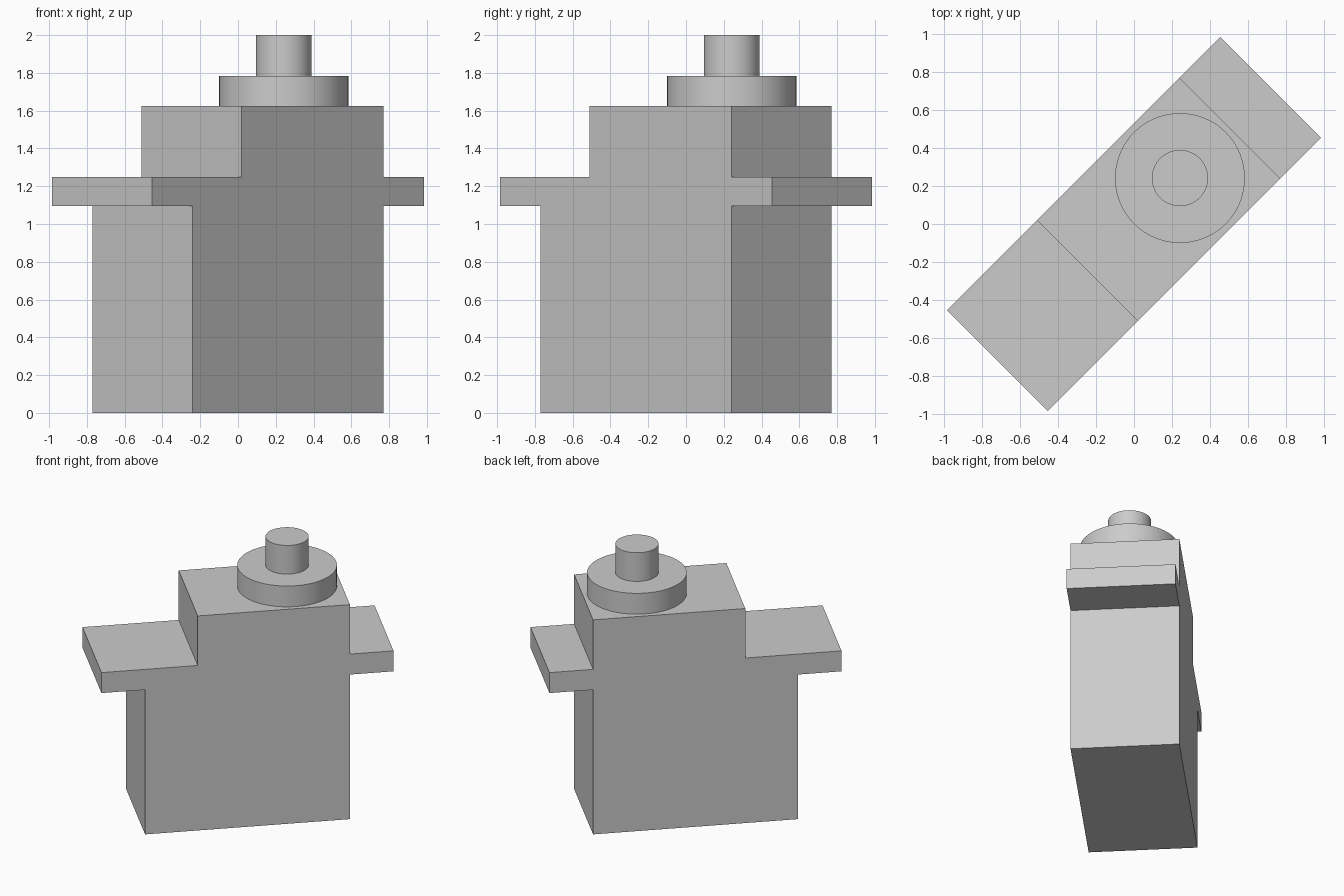
import bpy
import bmesh
from math import pi, radians, sqrt
from mathutils import Matrix

cube = bpy.data.objects.get("Cube")
if cube:
    bpy.data.objects.remove(cube, do_unlink=True)

TURN = Matrix.Rotation(pi / 4, 4, "Z")  # the whole model stands diagonally

grey = bpy.data.materials.new("plain grey")
grey.use_nodes = True
grey.diffuse_color = (0.6, 0.6, 0.6, 1)
grey.node_tree.nodes["Principled BSDF"].inputs["Base Color"].default_value = (0.6, 0.6, 0.6, 1)


def add_object(name, bm):
    bmesh.ops.recalc_face_normals(bm, faces=bm.faces)
    bm.transform(TURN)
    mesh = bpy.data.meshes.new(name)
    bm.to_mesh(mesh)
    bm.free()
    mesh.materials.append(grey)
    obj = bpy.data.objects.new(name, mesh)
    bpy.context.collection.objects.link(obj)
    return obj


def add_cylinder(name, x, radius, bottom, top):
    bm = bmesh.new()
    bmesh.ops.create_cone(
        bm, cap_ends=True, segments=96, radius1=radius, radius2=radius,
        depth=top - bottom, matrix=Matrix.Translation((x, 0, (bottom + top) / 2)))
    obj = add_object(name, bm)
    bpy.ops.object.select_all(action="DESELECT")
    obj.select_set(True)
    bpy.context.view_layer.objects.active = obj
    bpy.ops.object.shade_smooth_by_angle(angle=radians(30))


# Housing: stepped side profile with mounting tabs, extruded across its width
half_width = 0.375
body, tab, step = 0.714, 1.018, -0.347
tab_low, tab_high, roof = 1.095, 1.25, 1.625
profile = [
    (-body, 0), (body, 0), (body, tab_low), (tab, tab_low), (tab, tab_high),
    (body, tab_high), (body, roof), (step, roof), (step, tab_high),
    (-tab, tab_high), (-tab, tab_low), (-body, tab_low),
]
bm = bmesh.new()
face = bm.faces.new([bm.verts.new((x, -half_width, z)) for x, z in profile])
extruded = bmesh.ops.extrude_face_region(bm, geom=[face], use_keep_orig=True)
moved = [v for v in extruded["geom"] if isinstance(v, bmesh.types.BMVert)]
bmesh.ops.translate(bm, verts=moved, vec=(0, 2 * half_width, 0))
add_object("housing", bm)

# Round collar and output shaft near one end of the roof
axis = 0.242 * sqrt(2)
add_cylinder("collar", axis, 0.342, roof, 1.783)
add_cylinder("output_shaft", axis, 0.148, 1.783, 2.0)
